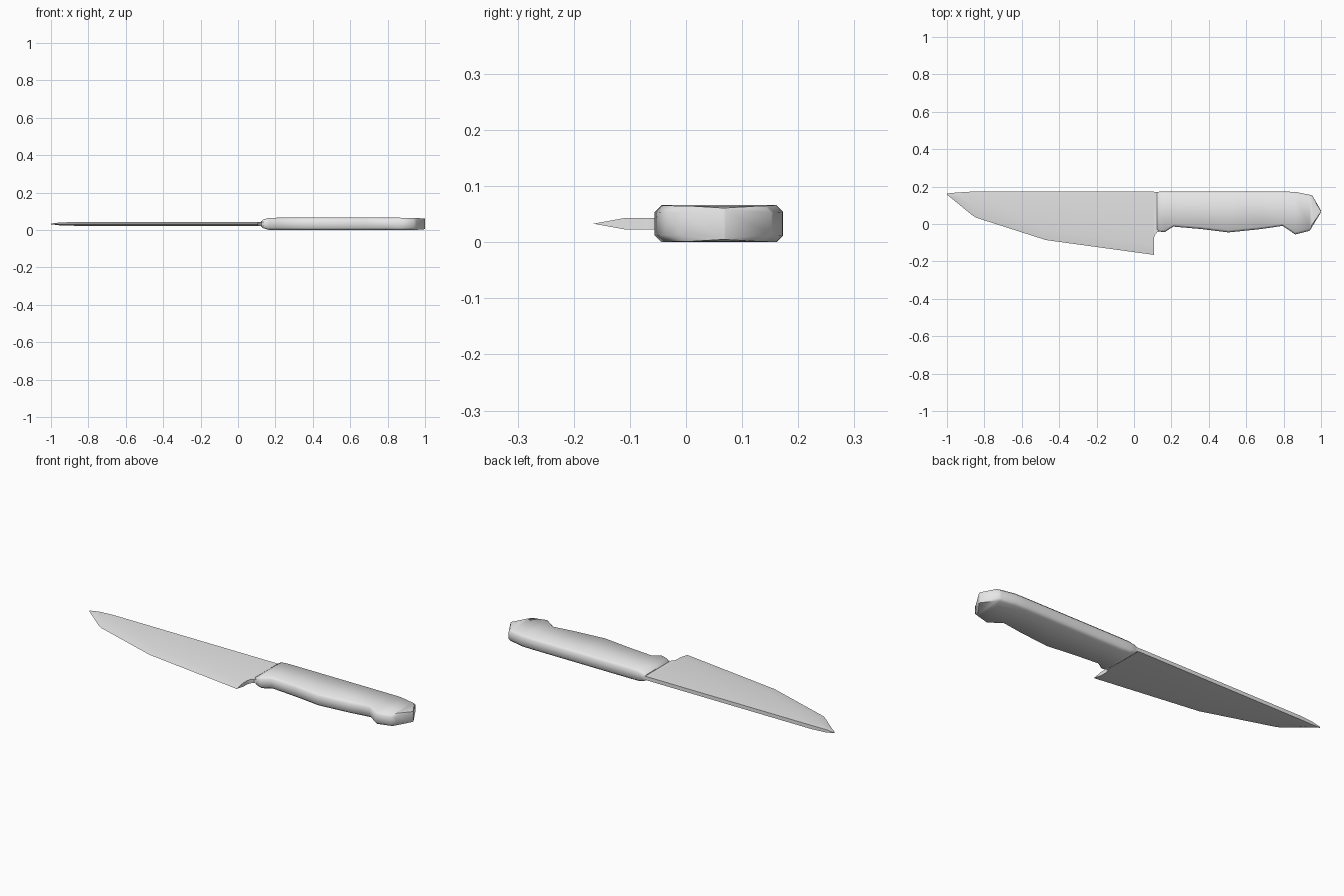
import bpy
import bmesh

cube = bpy.data.objects.get("Cube")
if cube:
    bpy.data.objects.remove(cube, do_unlink=True)

MID = 0.033  # height of the flat centre plane


def make_material(name, colour):
    mat = bpy.data.materials.new(name)
    mat.use_nodes = True
    mat.diffuse_color = colour
    mat.node_tree.nodes["Principled BSDF"].inputs["Base Color"].default_value = colour
    return mat


def finish(name, bm, mat, angle):
    bmesh.ops.remove_doubles(bm, verts=bm.verts, dist=0.0001)
    bmesh.ops.recalc_face_normals(bm, faces=bm.faces)
    mesh = bpy.data.meshes.new(name)
    bm.to_mesh(mesh)
    bm.free()
    mesh.materials.append(mat)
    obj = bpy.data.objects.new(name, mesh)
    bpy.context.collection.objects.link(obj)
    bpy.ops.object.select_all(action="DESELECT")
    obj.select_set(True)
    bpy.context.view_layer.objects.active = obj
    bpy.ops.object.shade_smooth_by_angle(angle=angle)
    return obj


def loft(name, rings, mat, angle):
    """Join closed rings of equal length and cap both ends."""
    bm = bmesh.new()
    loops = [[bm.verts.new(p) for p in ring] for ring in rings]
    n = len(loops[0])
    for a, b in zip(loops, loops[1:]):
        for i in range(n):
            j = (i + 1) % n
            bm.faces.new((a[i], a[j], b[j], b[i]))
    bm.faces.new(loops[0])
    bm.faces.new(loops[-1])
    return finish(name, bm, mat, angle)


grey = make_material("light grey", (0.8, 0.8, 0.8, 1))

# Blade: spine, start of the bevel and cutting edge at each station
blade_stations = [  # x, spine y, bevel y, edge y, half thickness
    (-1.0, 0.163, 0.161, 0.157, 0.002),
    (-0.95, 0.168, 0.14, 0.117, 0.008),
    (-0.87, 0.173, 0.10, 0.051, 0.01),
    (-0.845, 0.173, 0.085, 0.034, 0.01),
    (-0.47, 0.173, -0.03, -0.086, 0.01),
    (0.107, 0.173, -0.11, -0.165, 0.01),
]
rings = [[(x, s, MID + t), (x, b, MID + t), (x, e, MID), (x, b, MID - t), (x, s, MID - t)]
         for x, s, b, e, t in blade_stations]
loft("blade", rings, grey, 0.5)

# Neck: stepped rear of the blade running into the handle
neck_stations = [(0.107, -0.075), (0.112, -0.057), (0.125, -0.043), (0.16, -0.037)]
rings = [[(x, 0.172, MID + 0.01), (x, y, MID + 0.01), (x, y, MID - 0.01), (x, 0.172, MID - 0.01)]
         for x, y in neck_stations]
loft("blade_neck", rings, grey, 0.5)

# Handle: chamfered sections following the grip outline
handle_stations = [  # x, back y, belly y, half height, chamfer
    (0.123, 0.171, -0.03, 0.014, 0.005),
    (0.137, 0.173, -0.041, 0.024, 0.009),
    (0.165, 0.173, -0.043, 0.032, 0.012),
    (0.21, 0.173, -0.014, 0.033, 0.012),
    (0.36, 0.173, -0.027, 0.033, 0.012),
    (0.505, 0.173, -0.045, 0.033, 0.012),
    (0.68, 0.173, -0.027, 0.033, 0.012),
    (0.795, 0.173, -0.01, 0.033, 0.012),
    (0.862, 0.172, -0.056, 0.033, 0.012),
    (0.94, 0.156, -0.036, 0.032, 0.012),
    (0.954, 0.152, -0.012, 0.032, 0.012),
    (1.0, 0.071, 0.063, 0.028, 0.003),
]
rings = []
for x, back, belly, h, c in handle_stations:
    rings.append([(x, y, MID + z) for y, z in (
        (back - c, h), (belly + c, h), (belly, h - c), (belly, c - h),
        (belly + c, -h), (back - c, -h), (back, c - h), (back, h - c))])
loft("handle", rings, grey, 0.95)
